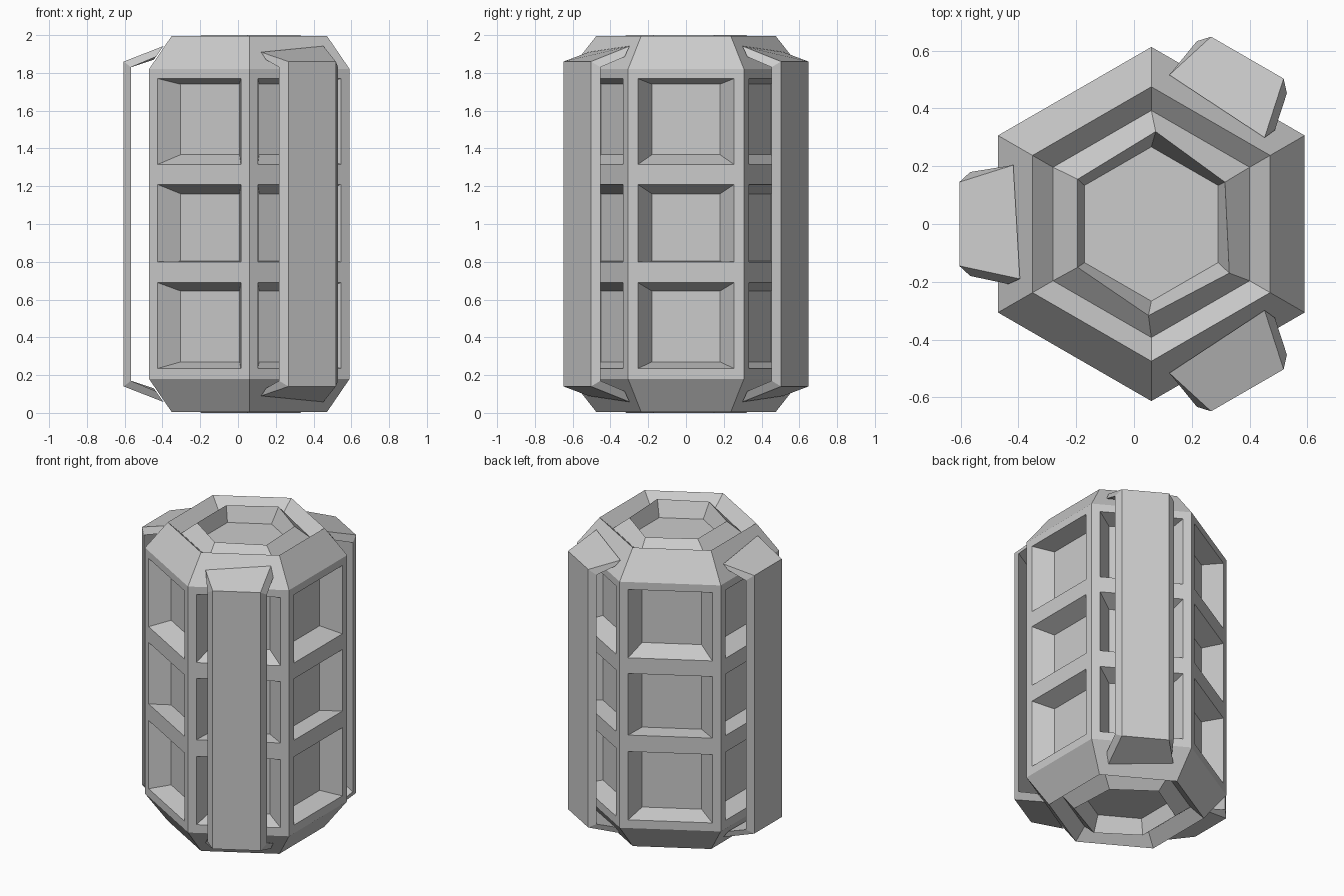
import bpy, bmesh
from math import radians, sin, cos
from mathutils import Vector

if "Cube" in bpy.data.objects:
    bpy.data.objects.remove(bpy.data.objects["Cube"], do_unlink=True)

CX = 0.06            # axis of the hexagonal body
R = 0.613            # corner radius of the body
APOTHEM = R * cos(radians(30))

grey = bpy.data.materials.new("plain_grey")
grey.use_nodes = True
grey.diffuse_color = (0.6, 0.6, 0.6, 1)
grey.node_tree.nodes["Principled BSDF"].inputs["Base Color"].default_value = (0.6, 0.6, 0.6, 1)


def finish(bm, name):
    bmesh.ops.remove_doubles(bm, verts=bm.verts, dist=0.0005)
    bmesh.ops.recalc_face_normals(bm, faces=bm.faces)
    mesh = bpy.data.meshes.new(name)
    bm.to_mesh(mesh)
    bm.free()
    mesh.materials.append(grey)
    obj = bpy.data.objects.new(name, mesh)
    bpy.context.collection.objects.link(obj)
    return obj


def ring(bm, points):
    return [bm.verts.new(p) for p in points]


def bridge(bm, a, b):
    n = len(a)
    for i in range(n):
        j = (i + 1) % n
        bm.faces.new((a[i], a[j], b[j], b[i]))


def local(angle, out, side, z):
    """Point in the frame of the body side that faces the given angle."""
    c, s = cos(radians(angle)), sin(radians(angle))
    return Vector((CX + out * c - side * s, out * s + side * c, z))


def hexagon(radius, z):
    return [local(30 + 60 * i, radius, 0, z) for i in range(6)]


def flip(points):
    return [Vector((p.x, p.y, 2 - p.z)) for p in points]


# Body with three sunken windows on each side
bays = [(0.18, 0.745, 0.235, 0.69, 0.27, 0.645),
        (0.745, 1.2625, 0.80, 1.21, 0.803, 1.16),
        (1.2625, 1.82, 1.315, 1.77, 1.367, 1.74)]
bm = bmesh.new()


def rect(angle, out, half, low, high):
    return ring(bm, [local(angle, out, s, z) for s, z in
                     ((-half, low), (half, low), (half, high), (-half, high))])


for side in range(6):
    angle = side * 60
    for low, high, w_low, w_high, f_low, f_high in bays:
        bay = rect(angle, APOTHEM, R / 2, low, high)
        opening = rect(angle, APOTHEM, 0.255, w_low, w_high)
        floor = rect(angle, APOTHEM - 0.115, 0.18, f_low, f_high)
        bridge(bm, bay, opening)
        bridge(bm, opening, floor)
        bm.faces.new(floor)

# Bevelled ends: groove, slightly twisted rim and sunken floor
rim = [Vector((x, y, 2.0)) for x, y in
       ((0.315, 0.145), (0.075, 0.32), (-0.195, 0.155),
        (-0.195, -0.15), (0.05, -0.317), (0.33, -0.17))]
profile = [hexagon(R, 1.82), hexagon(0.475, 1.995), hexagon(0.393, 1.925),
           rim, hexagon(0.267, 1.90)]
for mirror in (False, True):
    loops = [ring(bm, flip(p) if mirror else p) for p in profile]
    for a, b in zip(loops, loops[1:]):
        bridge(bm, a, b)
    bm.faces.new(loops[-1])
finish(bm, "hexagonal_body")

# Straps with hooked ends, on every second side
for name, angle in (("right_strap", 180), ("front_strap", -60), ("back_strap", 60)):
    bm = bmesh.new()
    hand = -1 if angle == 60 else 1
    bend = [local(angle, o, s * hand, z) for o, s, z in
            ((0.665, -0.145, 1.86), (0.665, 0.145, 1.86),
             (0.627, 0.18, 1.83), (0.627, -0.18, 1.83))]
    tip = [local(angle, o, s * hand, z) for o, s, z in
           ((0.478, -0.204, 1.91), (0.455, 0.19, 1.942),
            (0.495, 0.208, 1.885), (0.505, -0.19, 1.87))]
    stations = [ring(bm, p) for p in (flip(tip), flip(bend), bend, tip)]
    for a, b in zip(stations, stations[1:]):
        bridge(bm, a, b)
    bm.faces.new(stations[0])
    bm.faces.new(stations[-1])
    finish(bm, name)
